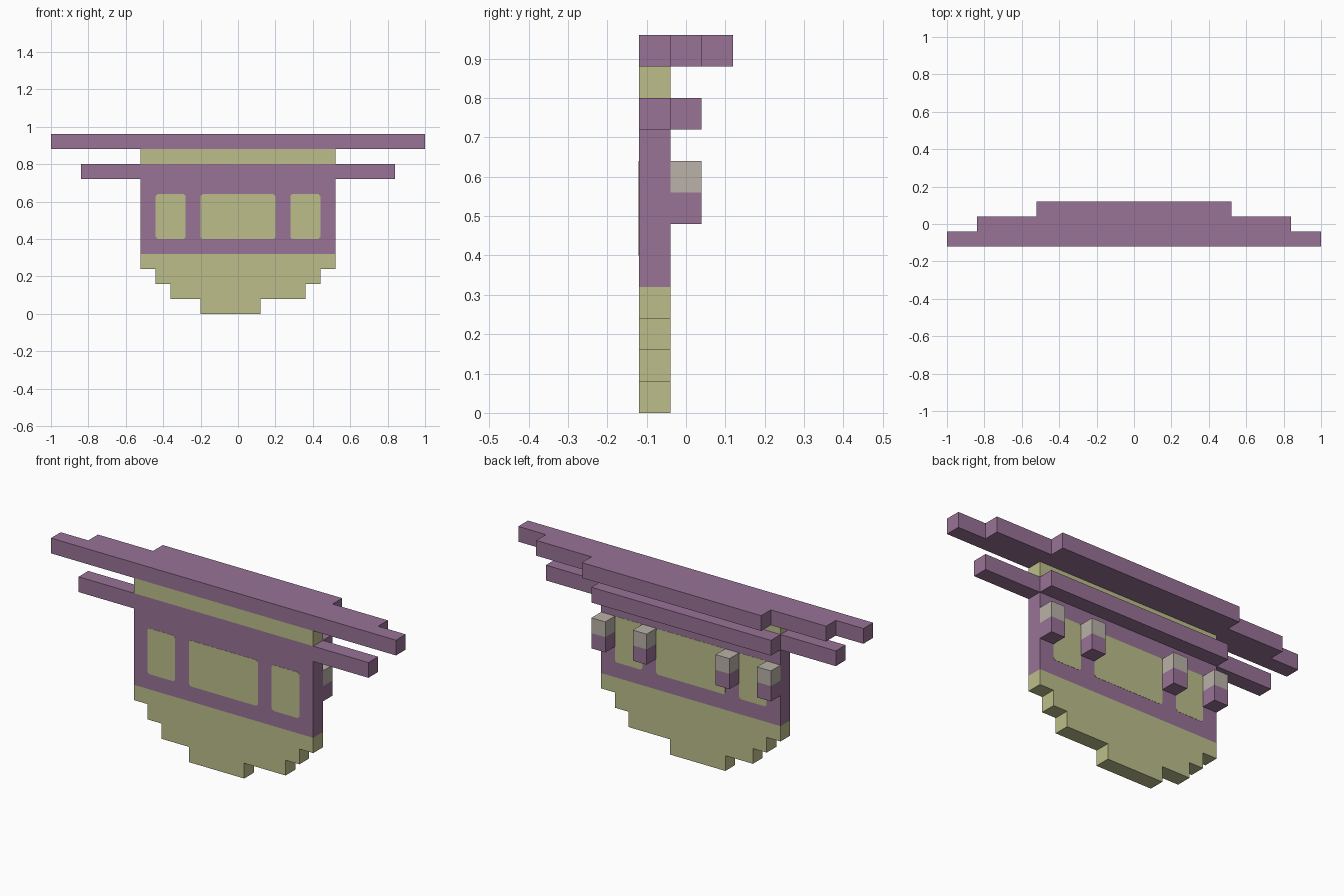
import bpy, bmesh
from mathutils import Vector

cube = bpy.data.objects.get("Cube")
if cube:
    bpy.data.objects.remove(cube, do_unlink=True)

U = 0.08               # block size
FRONT, BACK = -0.12, -0.04


def material(name, rgb):
    m = bpy.data.materials.new(name)
    m.use_nodes = True
    colour = (*rgb, 1)
    m.diffuse_color = colour
    bsdf = m.node_tree.nodes["Principled BSDF"]
    bsdf.inputs["Base Color"].default_value = colour
    bsdf.inputs["Roughness"].default_value = 0.9
    return m


PLUM = material("plum", (0.314, 0.171, 0.305))
OLIVE = material("pale olive", (0.503, 0.515, 0.254))
GREY = material("warm grey", (0.491, 0.445, 0.392))


def prism(name, outline, depth, mats, cut=None):
    """Extrude an outline; faces above the cut height take the second material."""
    bm = bmesh.new()
    face = bm.faces.new([bm.verts.new(p) for p in outline])
    top = bmesh.ops.extrude_face_region(bm, geom=[face])["geom"]
    moved = [v for v in top if isinstance(v, bmesh.types.BMVert)]
    bmesh.ops.translate(bm, verts=moved, vec=Vector(depth))
    if cut is not None:
        bmesh.ops.bisect_plane(bm, geom=bm.verts[:] + bm.edges[:] + bm.faces[:],
                               plane_co=(0, 0, cut), plane_no=(0, 0, 1))
        for f in bm.faces:
            f.material_index = int(f.calc_center_median().z > cut)
    bmesh.ops.recalc_face_normals(bm, faces=bm.faces)
    mesh = bpy.data.meshes.new(name)
    bm.to_mesh(mesh)
    bm.free()
    for m in mats:
        mesh.materials.append(m)
    obj = bpy.data.objects.new(name, mesh)
    bpy.context.collection.objects.link(obj)
    return obj


def box(name, x0, x1, y0, y1, z0, z1, mats, cut=None):
    base = [(x0, y0, z0), (x1, y0, z0), (x1, y1, z0), (x0, y1, z0)]
    return prism(name, base, (0, 0, z1 - z0), mats, cut)


# Wall with a stepped bottom, olive below and plum above
steps = [(-0.20, 0.12), (-0.36, 0.36), (-0.44, 0.44), (-0.52, 0.52)]
left, right = [], []
for i, (x0, x1) in enumerate(steps):
    top = 0.72 if i == 3 else (i + 1) * U
    left += [(x0, FRONT, i * U), (x0, FRONT, top)]
    right += [(x1, FRONT, i * U), (x1, FRONT, top)]
prism("wall", right + left[::-1], (0, U, 0), [OLIVE, PLUM], cut=0.32)

# Olive frieze between the two roofs
box("frieze", -0.52, 0.52, FRONT, BACK, 0.80, 0.88, [OLIVE])


# Roofs, each row of blocks narrower toward the back
def roof(name, half_widths, z):
    side = []
    for i, w in enumerate(half_widths):
        side += [(w, FRONT + i * U, z), (w, FRONT + (i + 1) * U, z)]
    mirrored = [(-x, y, h) for x, y, h in reversed(side)]
    prism(name, side + mirrored, (0, 0, U), [PLUM])


roof("lower_roof", [0.84, 0.52], 0.72)
roof("upper_roof", [1.00, 0.84, 0.52], 0.88)


# Painted windows with clipped corners on both sides of the wall
def window(name, x0, x1, y):
    z0, z1, c = 0.40, 0.64, 0.01
    pts = [(x0 + c, z0), (x1 - c, z0), (x1, z0 + c), (x1, z1 - c),
           (x1 - c, z1), (x0 + c, z1), (x0, z1 - c), (x0, z0 + c)]
    prism(name, [(x, y - 0.001, z) for x, z in pts], (0, 0.002, 0), [OLIVE])


for side, y in (("front", FRONT), ("back", BACK)):
    window(side + "_window_right", -0.44, -0.28, y)
    window(side + "_window_middle", -0.20, 0.20, y)
    window(side + "_window_left", 0.28, 0.44, y)

# Lanterns on the back, plum base and grey top
for i, x in enumerate((-0.48, -0.24, 0.24, 0.48)):
    box(f"lantern_{i + 1}", x - U / 2, x + U / 2, BACK, BACK + U,
        0.48, 0.64, [PLUM, GREY], cut=0.56)
